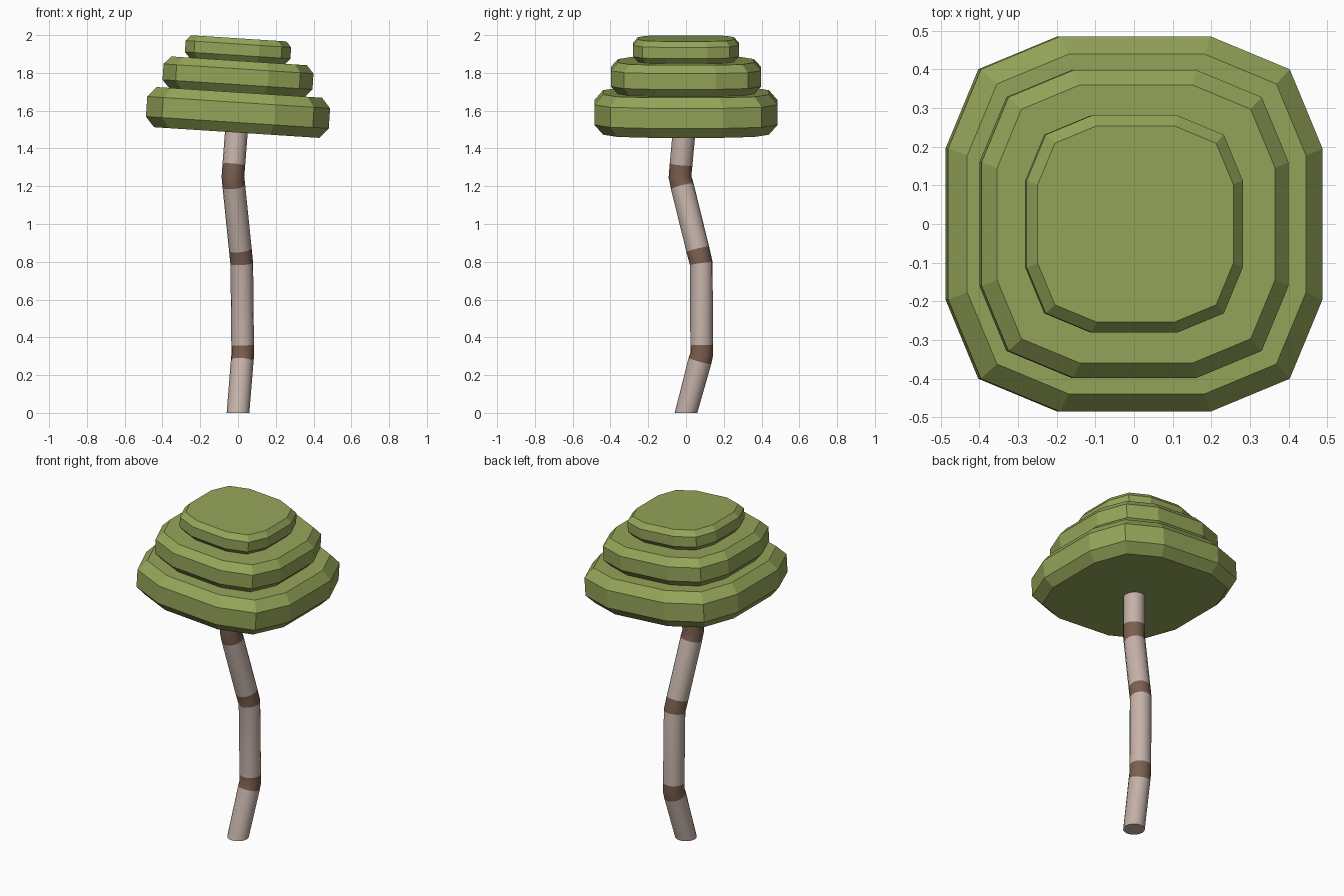
import bpy, bmesh, math
from mathutils import Vector, Matrix

if "Cube" in bpy.data.objects:
    bpy.data.objects.remove(bpy.data.objects["Cube"])


def material(name, rgb):
    m = bpy.data.materials.new(name)
    m.diffuse_color = (*rgb, 1)
    m.use_nodes = True
    m.node_tree.nodes["Principled BSDF"].inputs["Base Color"].default_value = m.diffuse_color
    return m


bark = material("pale bark", (0.56, 0.45, 0.40))
brown = material("brown ring", (0.20, 0.115, 0.08))
green = material("olive leaf", (0.30, 0.375, 0.10))


def finish(bm, name, mats):
    bmesh.ops.recalc_face_normals(bm, faces=bm.faces[:])
    me = bpy.data.meshes.new(name)
    bm.to_mesh(me)
    bm.free()
    for m in mats:
        me.materials.append(m)
    ob = bpy.data.objects.new(name, me)
    bpy.context.collection.objects.link(ob)
    return ob


def loft(bm, rings, mat_of=lambda i: 0):
    """Skin a list of equal-length point rings and cap both ends."""
    vs = [[bm.verts.new(p) for p in r] for r in rings]
    n = len(vs[0])
    for i in range(len(vs) - 1):
        for k in range(n):
            j = (k + 1) % n
            f = bm.faces.new((vs[i][k], vs[i][j], vs[i + 1][j], vs[i + 1][k]))
            f.material_index = mat_of(i)
    bm.faces.new(vs[0])
    bm.faces.new(vs[-1])


# Crooked trunk: kinked path, with brown rings between pairs of heights
kinks = [Vector(p) for p in ((0, 0, 0), (0.025, 0.083, 0.31), (0.02, 0.081, 0.79),
                             (-0.027, -0.032, 1.25), (0, 0, 1.6))]
bands = [(0.275, 0.358), (0.79, 0.865), (1.2, 1.315)]
heights = sorted({p.z for p in kinks} | {round(h, 4) for b in bands for h in b})
heights = [h for i, h in enumerate(heights) if i == 0 or h - heights[i - 1] > 0.001]


def on_path(z):
    for a, b in zip(kinks, kinks[1:]):
        if z <= b.z + 1e-6:
            return a.lerp(b, (z - a.z) / (b.z - a.z))
    return kinks[-1].copy()


def trunk_ring(z, sides=16, radius=0.06):
    c = on_path(z)
    if z < 0.001:
        normal = Vector((0, 0, 1))
    else:
        e = 0.004
        normal = ((on_path(min(z + e, 1.6)) - c).normalized() * (z < 1.6)
                  + (c - on_path(z - e)).normalized()).normalized()
    # drop a vertical-ish circle onto the mitre plane
    pts = []
    for k in range(sides):
        a = 2 * math.pi * k / sides
        x, y = radius * math.cos(a), radius * math.sin(a)
        pts.append(c + Vector((x, y, -(normal.x * x + normal.y * y) / normal.z)))
    return pts


def trunk_mat(i):
    mid = (heights[i] + heights[i + 1]) / 2
    return int(any(a < mid < b for a, b in bands))


bm = bmesh.new()
loft(bm, [trunk_ring(z) for z in heights], trunk_mat)
trunk = finish(bm, "trunk", [bark, brown])
bpy.context.view_layer.objects.active = trunk
trunk.select_set(True)
bpy.ops.object.shade_smooth_by_angle(angle=math.radians(30))
trunk.select_set(False)

# Canopy: three tilted, bevelled twelve-sided slabs
quarter = [(0.485, -0.195), (0.485, 0.195), (0.4, 0.4)]
outline = [Matrix.Rotation(math.pi / 2 * q, 2) @ Vector(p) for q in range(4) for p in quarter]
tilt = Matrix.Rotation(math.radians(3.7), 3, 'Y')


def slab(name, z0, z1, scale):
    h = z1 - z0
    centre = Vector((0, 0, (z0 + z1) / 2))
    profile = [(-0.5, 0.905), (-0.25, 1), (0.25, 1), (0.5, 0.905)]
    rings = [[centre + tilt @ Vector((p.x * scale * s, p.y * scale * s, t * h)) for p in outline]
             for t, s in profile]
    bm = bmesh.new()
    loft(bm, rings)
    finish(bm, name, [green])


slab("lower_canopy", 1.484, 1.697, 1.0)
slab("middle_canopy", 1.696, 1.864, 0.82)
slab("upper_canopy", 1.863, 1.983, 0.577)
